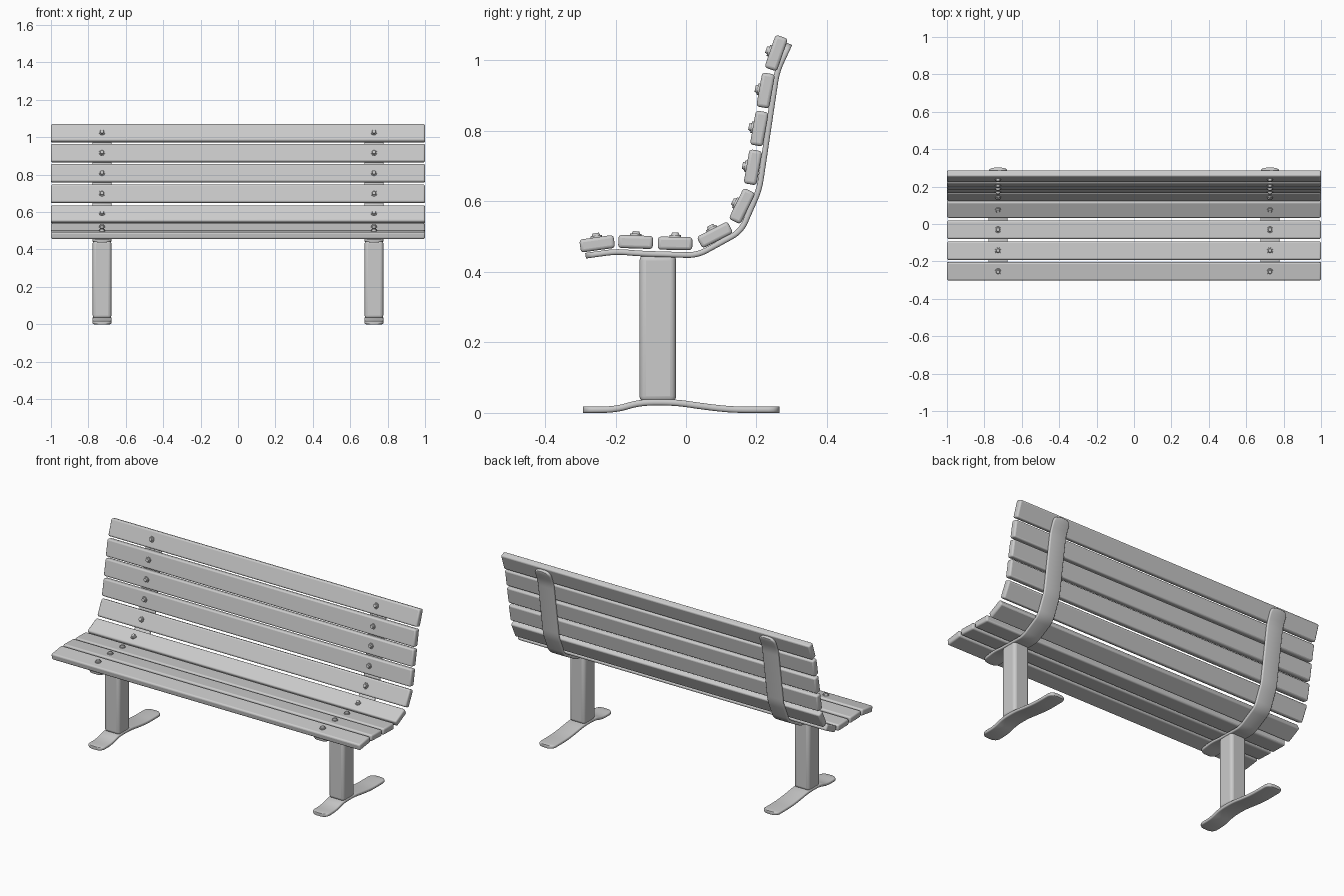
import bpy, bmesh, math
from mathutils import Vector, Matrix

if "Cube" in bpy.data.objects:
    bpy.data.objects.remove(bpy.data.objects["Cube"])

SIDE_X = 0.727      # x of each support frame
STRIP_W = 0.102     # width of the bent steel strips


def finish(name, bm, bevel=0.0, segments=3, angle=40):
    bmesh.ops.recalc_face_normals(bm, faces=bm.faces[:])
    mesh = bpy.data.meshes.new(name)
    bm.to_mesh(mesh)
    bm.free()
    ob = bpy.data.objects.new(name, mesh)
    bpy.context.collection.objects.link(ob)
    if bevel:
        mod = ob.modifiers.new("bevel", 'BEVEL')
        mod.width, mod.segments = bevel, segments
        mod.limit_method = 'ANGLE'
    bpy.ops.object.select_all(action='DESELECT')
    ob.select_set(True)
    bpy.context.view_layer.objects.active = ob
    bpy.ops.object.shade_smooth_by_angle(angle=math.radians(angle))
    return ob


def box(name, size, matrix, bevel, segments=3):
    bm = bmesh.new()
    bmesh.ops.create_cube(bm, size=1, matrix=matrix @ Matrix.Diagonal((*size, 1)))
    return finish(name, bm, bevel, segments)


def round_path(pts, radius, steps=5):
    """Replace each inner corner with a short quadratic curve."""
    pts = [Vector(p) for p in pts]
    out = [pts[0]]
    for a, b, c in zip(pts, pts[1:], pts[2:]):
        ra, rc = (min(radius, (q - b).length * 0.45) for q in (a, c))
        p, q = b + (a - b).normalized() * ra, b + (c - b).normalized() * rc
        for i in range(steps + 1):
            t = i / steps
            out.append(p * (1 - t) ** 2 + b * 2 * t * (1 - t) + q * t * t)
    return out + [pts[-1]]


def strip(name, x, pts, thick, bend, corner):
    """Bent flat bar in the yz plane with rounded ends and edges."""
    path = round_path(pts, bend)
    # extra samples at both ends for the rounded corners
    cuts = [corner * (1 - math.cos(math.radians(a))) for a in (0, 25, 45, 65, 90)]
    d0, d1 = (path[1] - path[0]).normalized(), (path[-2] - path[-1]).normalized()
    path = ([path[0] + d0 * c for c in cuts] + path[1:-1]
            + [path[-1] + d1 * c for c in reversed(cuts)])
    total = sum((b - a).length for a, b in zip(path, path[1:]))
    bm, rings, s = bmesh.new(), [], 0
    for i, p in enumerate(path):
        if i:
            s += (p - path[i - 1]).length
        e = min(s, total - s, corner)
        w = STRIP_W / 2 - corner + math.sqrt(max(0, corner ** 2 - (corner - e) ** 2))
        t = (path[min(i + 1, len(path) - 1)] - path[max(i - 1, 0)]).normalized()
        n = Vector((-t.y, t.x))
        h, r = thick / 2, thick * 0.4
        ring = []
        for k in range(16):
            a = math.radians(30 * (k % 4) + 90 * (k // 4))
            sx = 1 if k // 4 in (0, 3) else -1
            sn = 1 if k // 4 in (0, 1) else -1
            q = p + n * (sn * (h - r) + r * math.sin(a))
            ring.append(bm.verts.new((x + sx * (w - r) + r * math.cos(a), q.x, q.y)))
        rings.append(ring)
    for a, b in zip(rings, rings[1:]):
        for k in range(16):
            bm.faces.new((a[k], a[(k + 1) % 16], b[(k + 1) % 16], b[k]))
    bm.faces.new(rings[0])
    bm.faces.new(rings[-1])
    return finish(name, bm, angle=50)


# slats: centre y, centre z, tilt in degrees
SLATS = [(-0.252, 0.480, 8), (-0.143, 0.485, -2), (-0.031, 0.481, -1),
         (0.082, 0.505, 27), (0.159, 0.587, 64), (0.190, 0.697, 80),
         (0.208, 0.807, 80), (0.226, 0.915, 80), (0.256, 1.021, 71)]

for i, (y, z, deg) in enumerate(SLATS, 1):
    kind = "seat_slat" if i < 5 else "back_slat"
    frame = Matrix.Translation((0, y, z)) @ Matrix.Rotation(math.radians(deg), 4, 'X')
    box(f"{kind}_{i}", (2.0, 0.098, 0.037), frame, 0.009)
    # washer and domed bolt head on each side
    for sx in (-1, 1):
        bm = bmesh.new()
        for r1, r2, h, z0 in ((0.017, 0.016, 0.006, 0.0175), (0.012, 0.009, 0.007, 0.0235)):
            bmesh.ops.create_cone(
                bm, cap_ends=True, segments=16, radius1=r1, radius2=r2, depth=h,
                matrix=frame @ Matrix.Translation((sx * SIDE_X, 0, z0 + h / 2)))
        finish(f"bolt_{i}", bm)

BRACKET = [(-0.285, 0.446), (-0.198, 0.458), (-0.13, 0.452), (0.032, 0.447),
           (0.156, 0.515), (0.208, 0.634), (0.258, 0.969), (0.294, 1.047)]
FOOT = [(-0.292, 0.009), (-0.2, 0.009), (-0.13, 0.03), (-0.03, 0.03),
        (0.05, 0.018), (0.13, 0.009), (0.265, 0.009)]

# support frames: bent bracket, post and foot
for sx, side in ((-1, "left"), (1, "right")):
    x = sx * SIDE_X
    strip(f"{side}_bracket", x, BRACKET, 0.016, 0.03, 0.03)
    strip(f"{side}_foot", x, FOOT, 0.018, 0.04, 0.03)
    box(f"{side}_post", (0.1, 0.104, 0.42), Matrix.Translation((x, -0.08, 0.24)), 0.018, 4)
